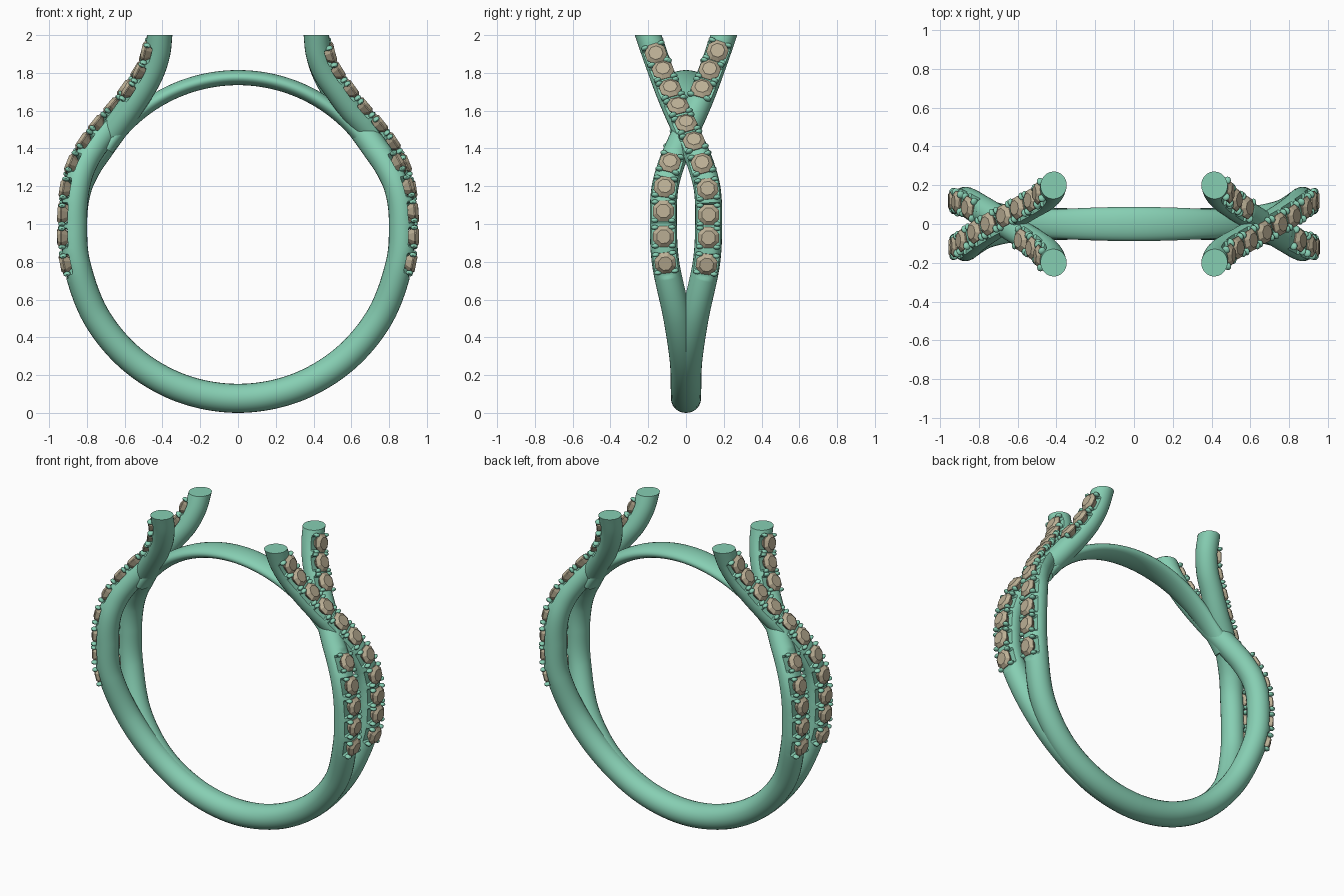
import bpy, bmesh, math
from mathutils import Vector, Matrix

if "Cube" in bpy.data.objects:
    bpy.data.objects.remove(bpy.data.objects["Cube"])

CZ, R = 0.945, 0.868      # ring centre height, strand centreline radius
PITCH = 0.126             # gem spacing
N, SIDES = 270, 24

green = bpy.data.materials.new("green_metal")
green.diffuse_color = (0.24, 0.62, 0.45, 1)
green.use_nodes = True
green.node_tree.nodes["Principled BSDF"].inputs["Base Color"].default_value = green.diffuse_color
tan = bpy.data.materials.new("tan_stone")
tan.diffuse_color = (0.50, 0.43, 0.30, 1)
tan.use_nodes = True
tan.node_tree.nodes["Principled BSDF"].inputs["Base Color"].default_value = tan.diffuse_color


def finish(bm, name, mat, smooth=True):
    bmesh.ops.remove_doubles(bm, verts=bm.verts, dist=1e-5)
    bmesh.ops.recalc_face_normals(bm, faces=bm.faces)
    me = bpy.data.meshes.new(name)
    bm.to_mesh(me)
    bm.free()
    me.materials.append(mat)
    ob = bpy.data.objects.new(name, me)
    bpy.context.collection.objects.link(ob)
    if smooth:
        bpy.ops.object.select_all(action='DESELECT')
        ob.select_set(True)
        bpy.context.view_layer.objects.active = ob
        bpy.ops.object.shade_smooth_by_angle(angle=math.radians(40))
    return ob


def opposite(ob, name):
    # half-turn copy about z for the other shoulder
    o = ob.copy()
    o.name = name
    o.rotation_euler.z = math.pi
    bpy.context.collection.objects.link(o)


def skin(bm, rings):
    vs = [[bm.verts.new(p) for p in r] for r in rings]
    n = len(vs[0])
    for a, b in zip(vs, vs[1:]):
        for i in range(n):
            bm.faces.new((a[i], a[(i + 1) % n], b[(i + 1) % n], b[i]))
    bm.faces.new(vs[0])
    bm.faces.new(vs[-1])


def sample(pts):
    # smooth curve through the points, resampled evenly
    pts = [Vector(p) for p in pts]
    first = Vector((-pts[1].x, pts[1].y, pts[1].z))
    q = [first] + pts + [2 * pts[-1] - pts[-2]]
    dense = []
    for i in range(1, len(q) - 2):
        a, b, c, d = q[i - 1:i + 3]
        for k in range(60):
            t = k / 60
            dense.append(0.5 * (2 * b + (c - a) * t + (2 * a - 5 * b + 4 * c - d) * t * t
                                + (3 * b - a - 3 * c + d) * t ** 3))
    dense.append(pts[-1])
    acc = [0]
    for a, b in zip(dense, dense[1:]):
        acc.append(acc[-1] + (b - a).length)
    out, j = [], 0
    for i in range(N):
        s = acc[-1] * i / (N - 1)
        while j < len(acc) - 2 and acc[j + 1] < s:
            j += 1
        out.append(dense[j].lerp(dense[j + 1], (s - acc[j]) / (acc[j + 1] - acc[j])))
    return out, acc[-1]


def strand(name, side, upper, gem_ids):
    # lower arc from the bottom of the ring, then the crossing shoulder
    pts = []
    for deg, y in ((0, .003), (20, .005), (40, .012), (60, .048), (80, .108)):
        a = math.radians(deg)
        pts.append((R * math.sin(a), side * y, CZ - R * math.cos(a)))
    pts += [(x, side * y, z) for x, y, z in upper]
    path, length = sample(pts)
    step = length / (N - 1)
    frames = []
    for i, p in enumerate(path):
        t = (path[min(i + 1, N - 1)] - path[max(i - 1, 0)]).normalized()
        if i == 0:
            t = Vector((1, 0, 0))
        n = Vector((t.z, 0, -t.x)).normalized()
        frames.append((p, t, n, n.cross(t)))
    s0 = step * next(i for i, p in enumerate(path) if p.z > 0.8)
    gems = [s0 + PITCH * k for k in gem_ids]

    # tube with scalloped seats and a flat top cut
    rings = []
    for i, (p, t, n, b) in enumerate(frames):
        s = i * step
        r = .077 - .010 * s / length
        d = min(abs(s - g) for g in gems)
        lim = .032 if d < .046 else (.064 if d < .070 else 1)
        ring = []
        for k in range(SIDES):
            a = 2 * math.pi * k / SIDES
            v = p + n * min(r * math.cos(a), lim) + b * r * math.sin(a)
            if v.z > 2:
                v += t * ((2 - v.z) / t.z)
            ring.append(v)
        rings.append(ring)
    bm = bmesh.new()
    skin(bm, rings)
    opposite(finish(bm, name + "_strand_right", green), name + "_strand_left")

    # octagonal stones and their four prongs each
    gm, pm = bmesh.new(), bmesh.new()
    for g in gems:
        p, t, n, b = frames[round(g / step)]
        prof = ((.028, .028), (.060, .064), (.060, .070), (.038, .087))
        skin(gm, [[p + n * h + (t * math.cos(a) + b * math.sin(a)) * r
                   for a in [math.pi * (k + .5) / 4 for k in range(8)]] for r, h in prof])
        for u in (-.049, .049):
            for w in (-.045, .045):
                c = p + t * u + b * w + n * .062
                m = Matrix((t, b, n)).transposed().to_4x4()
                m.translation = c
                bmesh.ops.create_uvsphere(
                    pm, u_segments=10, v_segments=6, radius=.013,
                    matrix=m @ Matrix.Diagonal((1, 1.6, 1.5, 1)))
    opposite(finish(gm, name + "_stones_right", tan, False), name + "_stones_left")
    opposite(finish(pm, name + "_prongs_right", green), name + "_prongs_left")


# strand that passes on the outside of the crossing
strand("outer", 1, [(.870, .120, 1.02), (.858, .113, 1.18), (.825, .083, 1.30),
                    (.770, .043, 1.40), (.695, -.004, 1.50), (.608, -.050, 1.60),
                    (.533, -.092, 1.70), (.465, -.130, 1.80), (.427, -.166, 1.90),
                    (.415, -.200, 2.00), (.413, -.217, 2.05)], range(11))
# strand that passes underneath
strand("inner", -1, [(.870, .120, 1.02), (.848, .113, 1.18), (.795, .083, 1.30),
                     (.727, .043, 1.40), (.655, -.004, 1.50), (.583, -.050, 1.60),
                     (.515, -.092, 1.70), (.460, -.130, 1.80), (.427, -.166, 1.90),
                     (.415, -.200, 2.00), (.413, -.217, 2.05)], (0, 1, 2, 3, 4, 8, 9, 10))

# thin bridge closing the ring at the top
rings = []
for i in range(65):
    u = i / 32 - 1
    a = math.pi / 2 + u * math.radians(57)
    d = Vector((math.cos(a), 0, math.sin(a)))
    w = .064 + .024 * math.cos(u * math.pi / 2) ** 2
    rings.append([Vector((0, w * math.sin(q), CZ)) + d * (.83 + .04 * math.cos(q))
                  for q in [2 * math.pi * k / SIDES for k in range(SIDES)]])
bm = bmesh.new()
skin(bm, rings)
finish(bm, "top_bridge", green)
